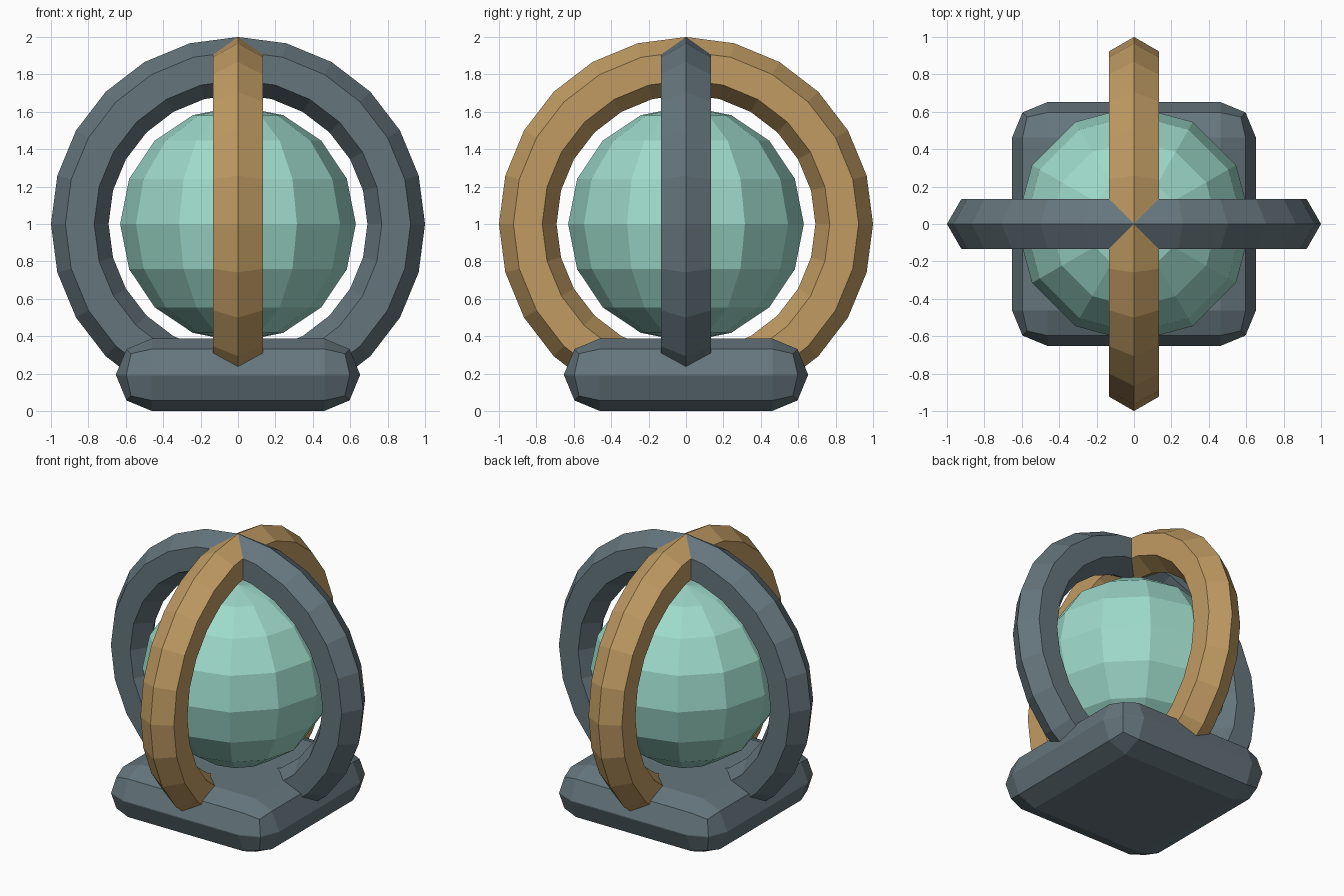
import bpy
from math import pi

if "Cube" in bpy.data.objects:
    bpy.data.objects.remove(bpy.data.objects["Cube"])


def material(name, rgb):
    m = bpy.data.materials.new(name)
    m.diffuse_color = (*rgb, 1)
    m.use_nodes = True
    m.node_tree.nodes["Principled BSDF"].inputs["Base Color"].default_value = m.diffuse_color
    return m


slate = material("slate", (0.13, 0.18, 0.205))
bronze = material("bronze", (0.53, 0.33, 0.125))
mint = material("mint", (0.34, 0.70, 0.59))


def finish(name, mat):
    ob = bpy.context.object
    ob.name = name
    ob.data.materials.append(mat)
    bpy.ops.object.shade_flat()
    return ob


# Two crossed upright rings with hexagonal section
def ring(name, rotation, mat):
    bpy.ops.mesh.primitive_torus_add(
        major_radius=0.846, minor_radius=0.154,
        major_segments=24, minor_segments=6,
        location=(0, 0, 1), rotation=rotation)
    return finish(name, mat)


ring("side_to_side_ring", (pi / 2, 0, 0), slate)
ring("front_to_back_ring", (0, pi / 2, 0), bronze)

# Faceted ball floating inside the rings
bpy.ops.mesh.primitive_uv_sphere_add(
    segments=12, ring_count=8, radius=0.63, location=(0, 0, 1))
finish("ball", mint)

# Square base slab with wide two-step bevel
bpy.ops.mesh.primitive_cube_add(size=1, location=(0, 0, 0.194))
base = finish("base", slate)
base.scale = (1.304, 1.304, 0.386)
bpy.ops.object.transform_apply(location=False, rotation=False, scale=True)
bevel = base.modifiers.new("rounded_edges", 'BEVEL')
bevel.width = 0.19
bevel.segments = 2
